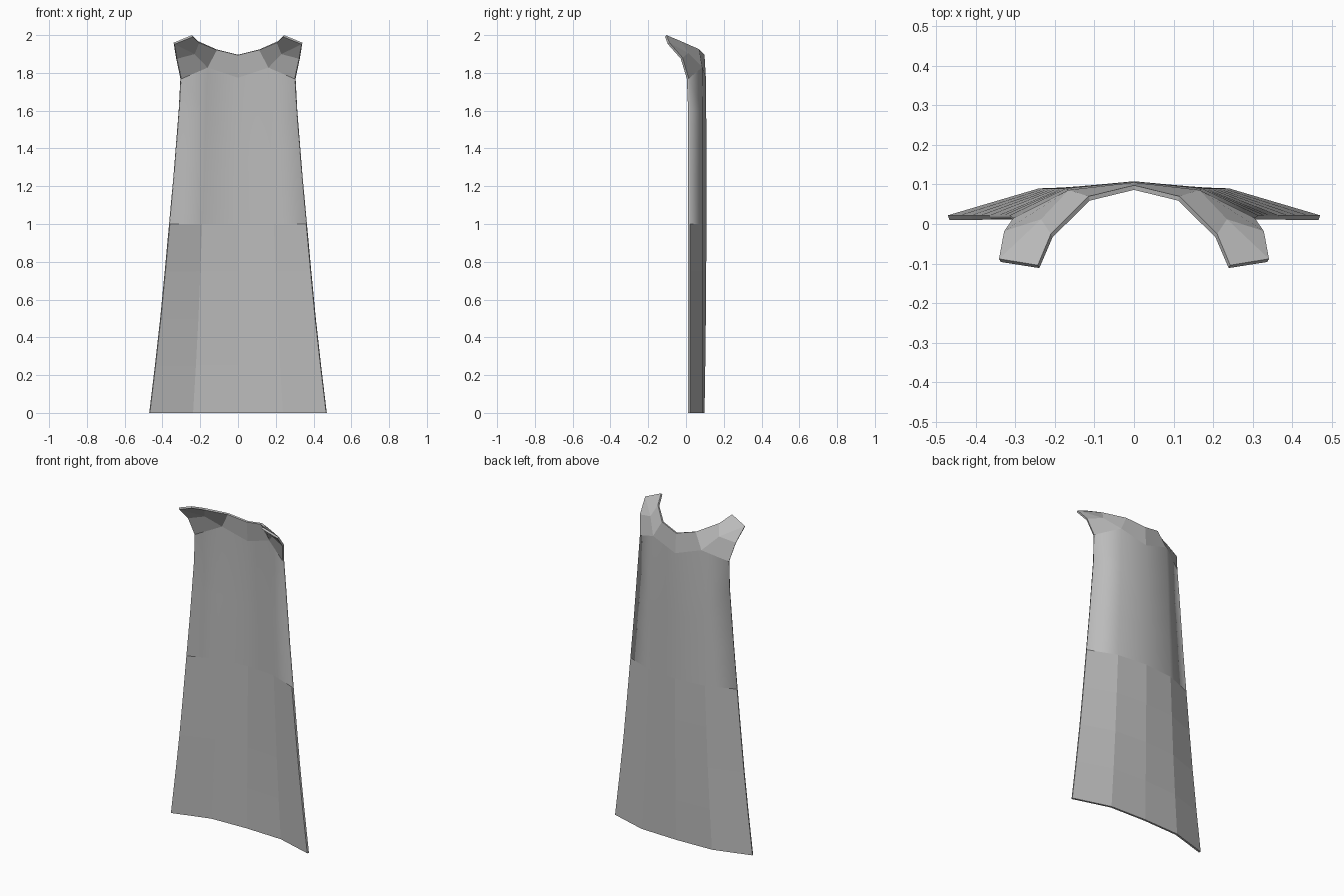
import bpy, bmesh

if "Cube" in bpy.data.objects:
    bpy.data.objects.remove(bpy.data.objects["Cube"])

# One flat cloth colour
cloth = bpy.data.materials.new("grey cloth")
cloth.diffuse_color = (0.5, 0.5, 0.5, 1)
cloth.use_nodes = True
cloth.node_tree.nodes["Principled BSDF"].inputs["Base Color"].default_value = cloth.diffuse_color

# Half-width of the cape, its fold position and centre depth at each height
ROWS = [  # z, edge x, fold x, centre y
    (0.00, 0.47, 0.240, 0.098),
    (0.25, 0.44, 0.225, 0.102),
    (0.50, 0.412, 0.212, 0.105),
    (0.75, 0.388, 0.202, 0.107),
    (1.00, 0.365, 0.192, 0.108),
    (1.25, 0.342, 0.182, 0.108),
    (1.40, 0.330, 0.177, 0.108),
    (1.60, 0.314, 0.172, 0.107),
]

bm = bmesh.new()
V = bm.verts.new

# Draped body: centre line, fold line and outer edge
grid = [[V((0, cy, z)), V((fx, 0.09, z)), V((ex, 0.022, z))] for z, ex, fx, cy in ROWS]
# Shoulder line where the collar begins
grid.append([V((0, 0.105, 1.775)), V((0.165, 0.086, 1.83)), V((0.305, 0.015, 1.77))])
for low, high in zip(grid, grid[1:]):
    for i in range(2):
        face = bm.faces.new((low[i], high[i], high[i + 1], low[i + 1]))
        face.smooth = low[i].co.z > 0.9

# Collar rim and forward shoulder tab
c0, c1, edge = grid[-1]
rim0, rim1 = V((0, 0.098, 1.896)), V((0.115, 0.07, 1.925))
neck, bend, side = V((0.21, -0.025, 1.967)), V((0.235, 0.012, 1.905)), V((0.328, -0.018, 1.88))
tip_in, tip_out = V((0.243, -0.104, 2.0)), V((0.341, -0.088, 1.96))
for f in ((c0, rim0, rim1, c1), (c1, rim1, neck, bend), (neck, tip_in, tip_out, bend),
          (bend, tip_out, side), (c1, bend, side, edge)):
    bm.faces.new(f)

mesh = bpy.data.meshes.new("cape")
bm.to_mesh(mesh)
bm.free()
mesh.materials.append(cloth)
cape = bpy.data.objects.new("cape", mesh)
bpy.context.collection.objects.link(cape)

# Mirror to the other side, then give the cloth thickness towards the front
mirror = cape.modifiers.new("mirror", 'MIRROR')
mirror.use_clip = True
solid = cape.modifiers.new("thickness", 'SOLIDIFY')
solid.thickness = 0.012
solid.offset = -1
